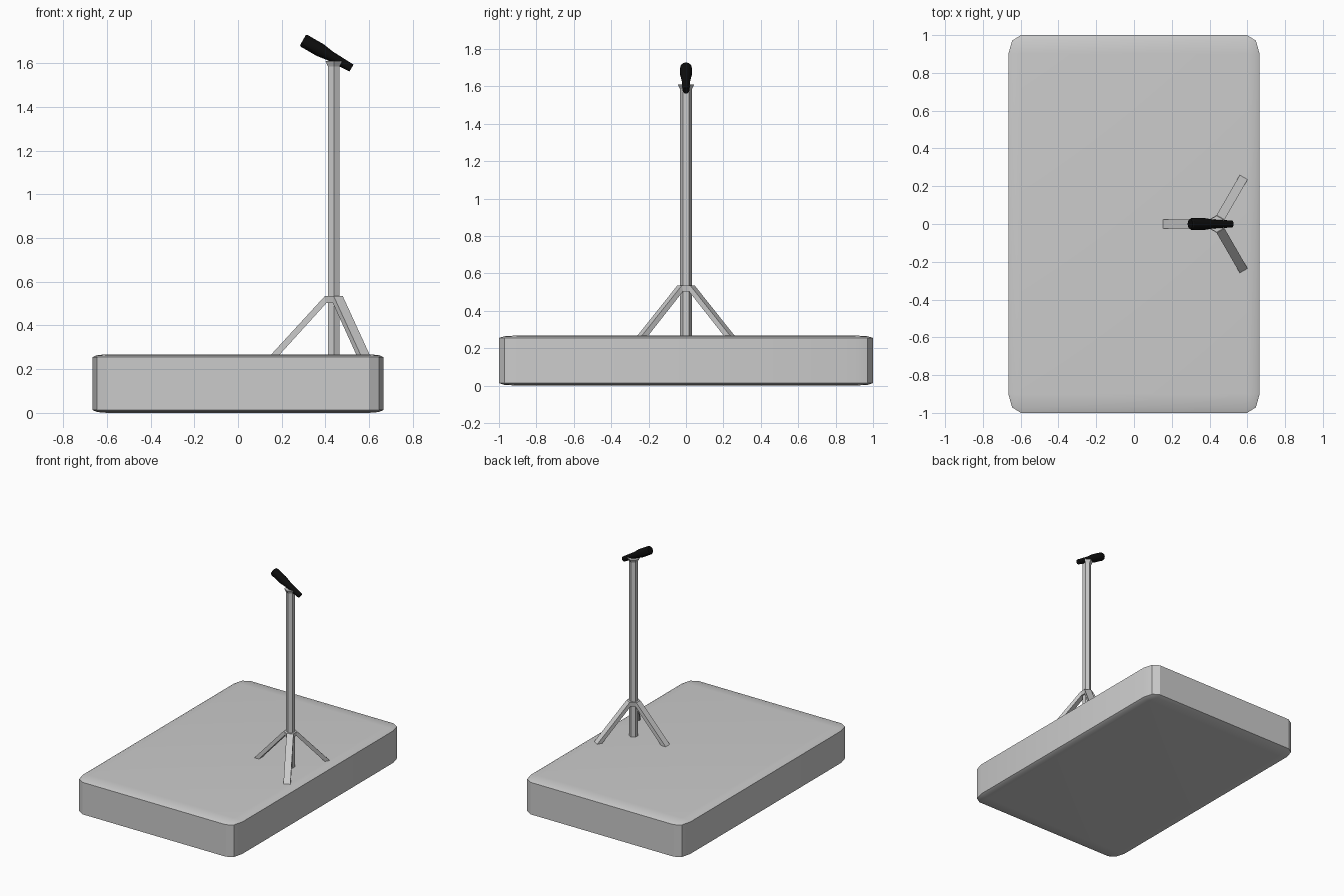
import bpy, bmesh, math
from mathutils import Vector, Matrix

if "Cube" in bpy.data.objects:
    bpy.data.objects.remove(bpy.data.objects["Cube"])


def finish(bm, name, matrix=None, smooth=False):
    bmesh.ops.recalc_face_normals(bm, faces=bm.faces)
    me = bpy.data.meshes.new(name)
    bm.to_mesh(me)
    bm.free()
    ob = bpy.data.objects.new(name, me)
    bpy.context.collection.objects.link(ob)
    if matrix:
        me.transform(matrix)
    if smooth:
        bpy.ops.object.select_all(action='DESELECT')
        ob.select_set(True)
        bpy.context.view_layer.objects.active = ob
        bpy.ops.object.shade_smooth_by_angle(angle=math.radians(30))
    return ob


def lathe(name, profile, sides, matrix, smooth=False):
    """Stack of regular polygons given as (radius, height), capped at both ends."""
    bm = bmesh.new()
    rings = []
    for r, z in profile:
        angles = [math.pi / 2 + math.tau * i / sides for i in range(sides)]
        rings.append([bm.verts.new((r * math.cos(a), r * math.sin(a), z)) for a in angles])
    for a, b in zip(rings, rings[1:]):
        for i in range(sides):
            j = (i + 1) % sides
            bm.faces.new((a[i], a[j], b[j], b[i]))
    bm.faces.new(rings[0])
    bm.faces.new(rings[-1])
    return finish(bm, name, matrix, smooth)


# Platform: bevelled cube, flattened so the bevel stretches with it
bm = bmesh.new()
bmesh.ops.create_cube(bm, size=2)
bmesh.ops.bevel(bm, geom=bm.edges[:], offset=0.1, segments=2, profile=0.5, affect='EDGES')
finish(bm, "platform",
       Matrix.Translation((0, 0, 0.134)) @ Matrix.Diagonal((0.665, 1, 0.134, 1)), True)

# Hexagonal pole with flared top, and the collar the legs grow from
stand = Matrix.Translation((0.438, 0, 0))
lathe("stand_pole", [(0.031, 0.26), (0.031, 1.585), (0.044, 1.61)], 6, stand)
lathe("leg_collar", [(0.042, 0.503), (0.047, 0.535)], 6, stand)

# Three splayed legs: side profile (distance, height) extruded to the leg width
leg_profile = [(0.03, 0.535), (0.04, 0.535), (0.288, 0.265), (0.249, 0.265), (0.033, 0.503), (0.03, 0.503)]
for k, name in enumerate(("leg_left", "leg_front", "leg_back")):
    bm = bmesh.new()
    sides = [[bm.verts.new((d, y, z)) for d, z in leg_profile] for y in (-0.024, 0.024)]
    n = len(leg_profile)
    for i in range(n):
        j = (i + 1) % n
        bm.faces.new((sides[0][i], sides[0][j], sides[1][j], sides[1][i]))
    for s in sides:
        bm.faces.new(s)
    finish(bm, name, stand @ Matrix.Rotation(math.pi + k * math.tau / 3, 4, 'Z'))

# Tilted microphone: slim handle widening to the head
low, high = Vector((0.519, 0, 1.577)), Vector((0.297, 0, 1.705))
axis = high - low
tilt = Matrix.Translation(low) @ axis.to_track_quat('Z', 'Y').to_matrix().to_4x4()
length = axis.length
mic = lathe("microphone",
            [(0.018, 0), (0.019, 0.01), (0.023, 0.11), (0.031, 0.165),
             (0.031, length - 0.008), (0.026, length)], 12, tilt, True)
black = bpy.data.materials.new("black")
black.diffuse_color = (0.004, 0.004, 0.004, 1)
black.use_nodes = True
black.node_tree.nodes["Principled BSDF"].inputs["Base Color"].default_value = black.diffuse_color
mic.data.materials.append(black)
